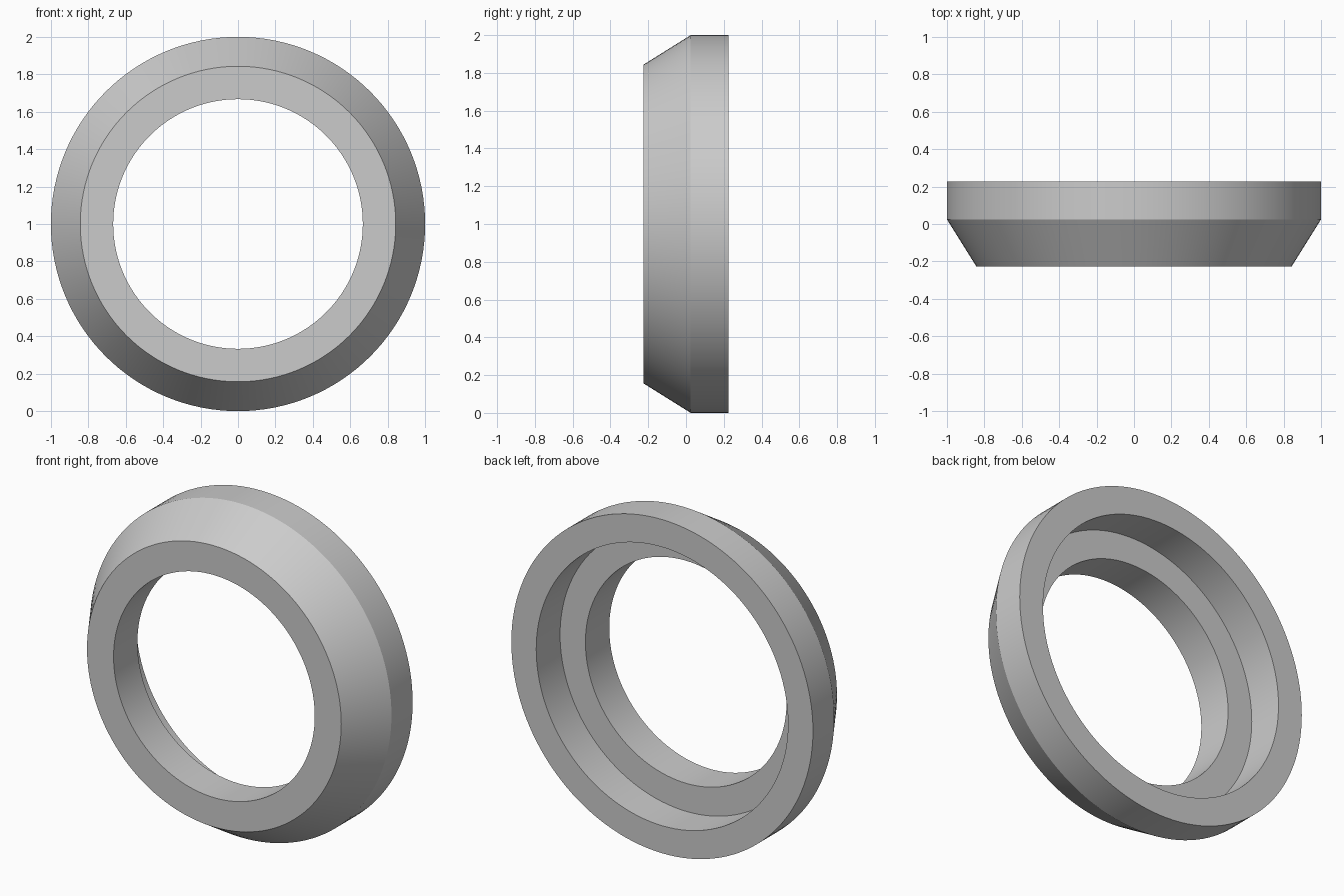
import bpy
import bmesh
import math
from mathutils import Matrix

cube = bpy.data.objects.get("Cube")
if cube:
    bpy.data.objects.remove(cube, do_unlink=True)

SEGMENTS = 128
HALF_DEPTH = 0.226

# Single plain grey
grey = bpy.data.materials.new("plain_grey")
grey.use_nodes = True
colour = (0.6, 0.6, 0.6, 1.0)
grey.diffuse_color = colour
grey.node_tree.nodes["Principled BSDF"].inputs["Base Color"].default_value = colour

# Ring section as (radius, y): chamfered outside, stepped recess at the back
section = [
    (0.667, -HALF_DEPTH),  # bore, front
    (0.843, -HALF_DEPTH),  # front face rim
    (1.0, 0.025),          # end of chamfer
    (1.0, HALF_DEPTH),     # back rim
    (0.835, HALF_DEPTH),   # recess mouth
    (0.835, 0.0),          # recess floor
    (0.667, 0.0),          # bore, back
]

# Revolve the section about the y axis
bm = bmesh.new()
verts = [bm.verts.new((r, y, 0)) for r, y in section]
edges = [bm.edges.new((v, verts[(i + 1) % len(verts)])) for i, v in enumerate(verts)]
bmesh.ops.spin(bm, geom=verts + edges, cent=(0, 0, 0), axis=(0, 1, 0),
               angle=math.tau, steps=SEGMENTS)
bmesh.ops.remove_doubles(bm, verts=bm.verts, dist=0.0001)
bmesh.ops.recalc_face_normals(bm, faces=bm.faces)
bmesh.ops.transform(bm, matrix=Matrix.Translation((0, 0, 1)), verts=bm.verts)

mesh = bpy.data.meshes.new("stepped_ring")
bm.to_mesh(mesh)
bm.free()
mesh.materials.append(grey)
ring = bpy.data.objects.new("stepped_ring", mesh)
bpy.context.collection.objects.link(ring)

# Smooth round walls, crisp rims
bpy.ops.object.select_all(action="DESELECT")
ring.select_set(True)
bpy.context.view_layer.objects.active = ring
bpy.ops.object.shade_smooth_by_angle(angle=math.radians(25))
